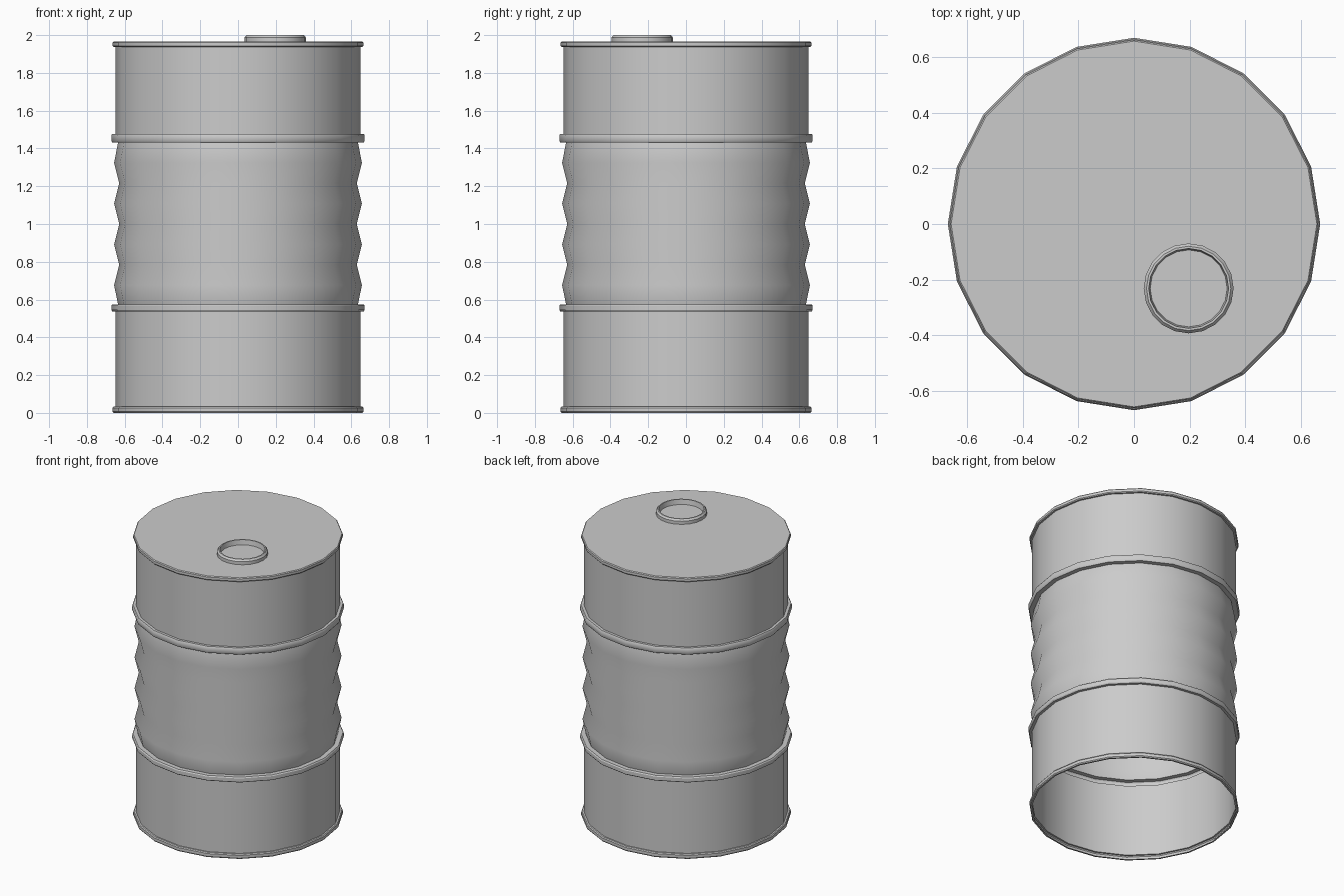
import bpy, bmesh
from math import pi, sin, cos, radians

if "Cube" in bpy.data.objects:
    bpy.data.objects.remove(bpy.data.objects["Cube"])


def lathe(name, profile, sides, centre=(0, 0), cap_top=False, closed=False):
    """Spin a list of (radius, z) points around a vertical axis."""
    bm = bmesh.new()
    rows = [[bm.verts.new((centre[0] + r * cos(2 * pi * i / sides),
                           centre[1] + r * sin(2 * pi * i / sides), z))
             for i in range(sides)] for r, z in profile]
    pairs = list(zip(rows, rows[1:]))
    if closed:
        pairs.append((rows[-1], rows[0]))
    for a, b in pairs:
        for i in range(sides):
            j = (i + 1) % sides
            bm.faces.new((a[i], a[j], b[j], b[i]))
    if cap_top:
        bm.faces.new(rows[-1])
    mesh = bpy.data.meshes.new(name)
    bm.to_mesh(mesh)
    bm.free()
    ob = bpy.data.objects.new(name, mesh)
    bpy.context.collection.objects.link(ob)
    bpy.ops.object.select_all(action='DESELECT')
    ob.select_set(True)
    bpy.context.view_layer.objects.active = ob
    bpy.ops.object.shade_smooth_by_angle(angle=radians(30))
    return ob


WALL = 0.648


def hoop(z0, z1, out, lower=WALL, upper=WALL):
    """Raised band with chamfered edges, as part of the wall profile."""
    c = (z1 - z0) * 0.2
    return [(lower, z0), (out - 0.005, z0), (out, z0 + c),
            (out, z1 - c), (out - 0.005, z1), (upper, z1)]


# Drum shell: bottom rim, lower hoop, corrugated waist, upper hoop, top rim
profile = hoop(0, 0.033, 0.664)
profile += hoop(0.538, 0.575, 0.671, upper=0.635)
for k in range(1, 8):
    profile.append((0.656 if k % 2 else 0.629, 0.568 + k * 0.108))
profile += hoop(1.432, 1.477, 0.671, lower=0.635)
profile += hoop(1.937, 1.966, 0.664)[:-1]
lathe("drum_shell", profile, 20, cap_top=True)

# Raised filler collar on the lid
lathe("filler_collar", [(0.162, 1.962), (0.162, 1.988), (0.152, 2.0),
                        (0.144, 2.0), (0.138, 1.962)],
      20, centre=(0.197, -0.232), closed=True)
